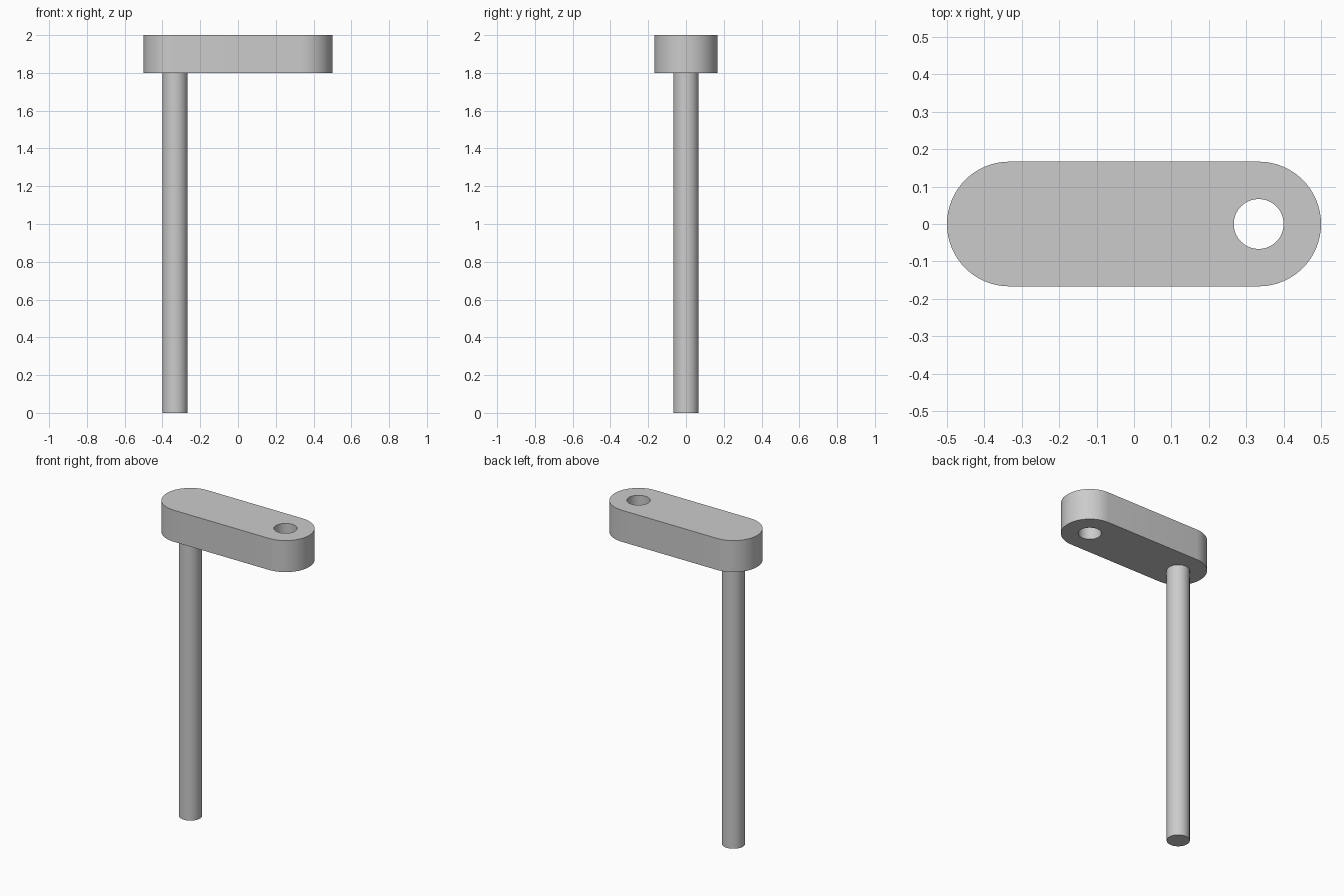
import bpy
import bmesh
from math import cos, sin, pi, radians

cube = bpy.data.objects.get("Cube")
if cube:
    bpy.data.objects.remove(cube, do_unlink=True)

PIVOT = 1 / 3      # distance of the rod and hole axes from the centre
END_R = 1 / 6      # radius of the arm's rounded ends
BORE_R = 1 / 15    # radius shared by the rod and the hole
ARM_Z, TOP_Z = 1.8, 2.0
SEGMENTS = 64

grey = bpy.data.materials.new("plain grey")
grey.use_nodes = True
colour = (0.6, 0.6, 0.6, 1)
grey.diffuse_color = colour
grey.node_tree.nodes["Principled BSDF"].inputs["Base Color"].default_value = colour


def arc(cx, radius, start, sweep, steps):
    return [(cx + radius * cos(start + sweep * i / steps),
             radius * sin(start + sweep * i / steps)) for i in range(steps + 1)]


def extrude_outline(name, loops, bottom, top):
    """Fill closed outlines (inner ones become holes) and raise them to a solid."""
    bm = bmesh.new()
    edges = []
    for loop in loops:
        verts = [bm.verts.new((x, y, bottom)) for x, y in loop]
        edges += [bm.edges.new((v, verts[i - 1])) for i, v in enumerate(verts)]
    bmesh.ops.triangle_fill(bm, edges=edges, use_beauty=True)
    raised = bmesh.ops.extrude_face_region(bm, geom=bm.faces[:], use_keep_orig=True)
    verts = [g for g in raised["geom"] if isinstance(g, bmesh.types.BMVert)]
    bmesh.ops.translate(bm, verts=verts, vec=(0, 0, top - bottom))
    bmesh.ops.recalc_face_normals(bm, faces=bm.faces[:])
    mesh = bpy.data.meshes.new(name)
    bm.to_mesh(mesh)
    bm.free()
    mesh.materials.append(grey)
    obj = bpy.data.objects.new(name, mesh)
    bpy.context.collection.objects.link(obj)
    bpy.ops.object.select_all(action="DESELECT")
    obj.select_set(True)
    bpy.context.view_layer.objects.active = obj
    bpy.ops.object.shade_smooth_by_angle(angle=radians(30))
    return obj


# Rounded arm with a through hole at its left end
half = SEGMENTS // 2
outline = arc(PIVOT, END_R, -pi / 2, pi, half) + arc(-PIVOT, END_R, pi / 2, pi, half)
hole = arc(PIVOT, BORE_R, 0, 2 * pi, SEGMENTS)[:-1]
extrude_outline("crank_arm", [outline, hole], ARM_Z, TOP_Z)

# Long round rod under the right end
rod = arc(-PIVOT, BORE_R, 0, 2 * pi, SEGMENTS)[:-1]
extrude_outline("rod", [rod], 0, ARM_Z)
